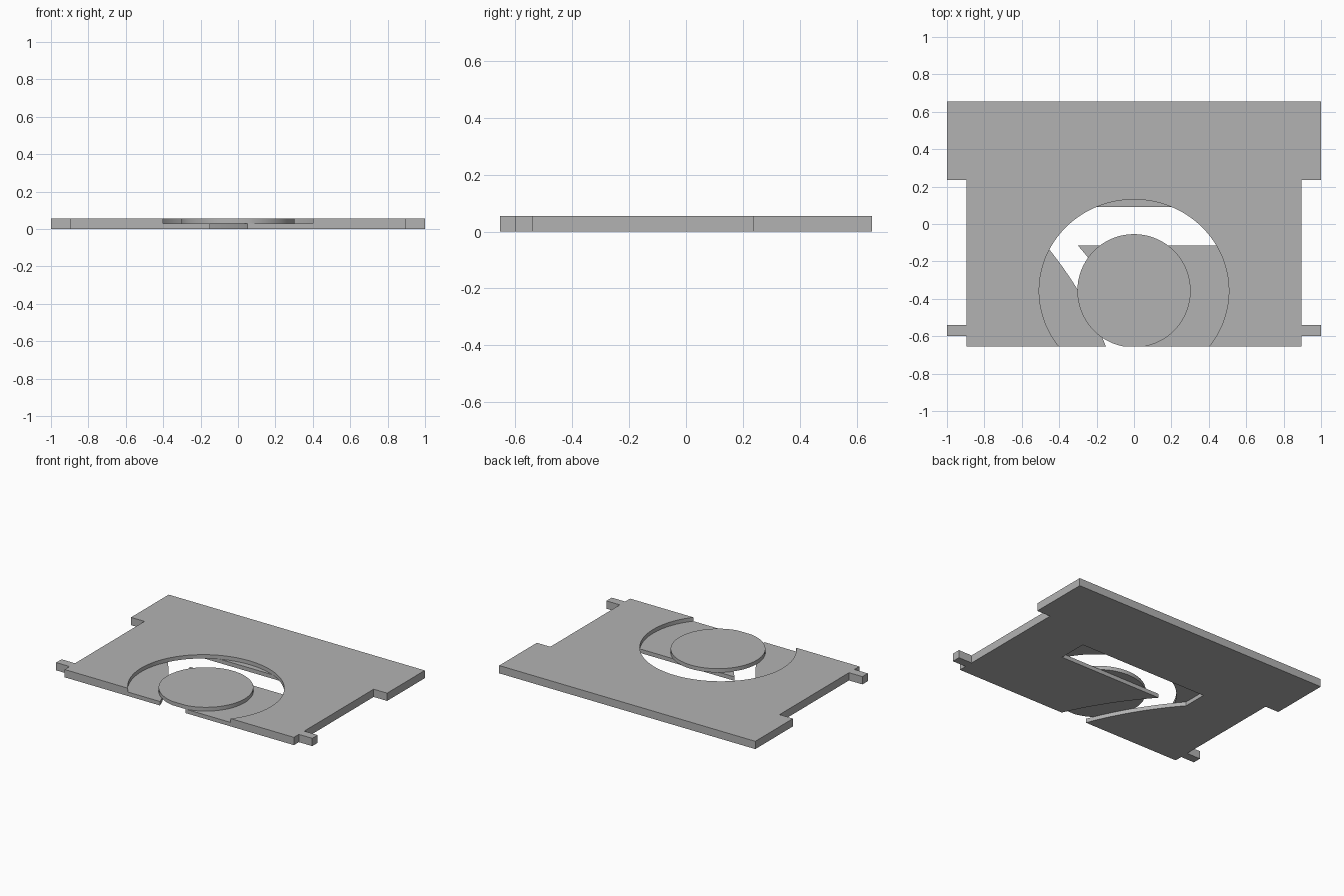
import bpy
import bmesh
from math import sin, cos, pi, asin
from mathutils import Vector

cube = bpy.data.objects.get("Cube")
if cube:
    bpy.data.objects.remove(cube)

FRONT, BACK = -0.655, 0.655
FLOOR, TOP = 0.028, 0.055
CENTRE_Y = -0.357

grey = bpy.data.materials.new("plain_grey")
grey.use_nodes = True
colour = (0.45, 0.45, 0.45, 1)
grey.diffuse_color = colour
grey.node_tree.nodes["Principled BSDF"].inputs["Base Color"].default_value = colour


def slab(name, points, low, high):
    """Extrude a flat outline between two heights."""
    bm = bmesh.new()
    face = bm.faces.new([bm.verts.new((x, y, low)) for x, y in points])
    grown = bmesh.ops.extrude_face_region(bm, geom=[face])
    verts = [v for v in grown["geom"] if isinstance(v, bmesh.types.BMVert)]
    bmesh.ops.translate(bm, verts=verts, vec=(0, 0, high - low))
    bmesh.ops.recalc_face_normals(bm, faces=bm.faces)
    mesh = bpy.data.meshes.new(name)
    bm.to_mesh(mesh)
    bm.free()
    mesh.materials.append(grey)
    obj = bpy.data.objects.new(name, mesh)
    bpy.context.collection.objects.link(obj)
    return obj


def bend(a, b, c, steps=14):
    """Gentle curve from a to c, pulled towards b."""
    a, b, c = Vector(a), Vector(b), Vector(c)
    ts = [i / steps for i in range(steps + 1)]
    return [tuple(a * (1 - t) ** 2 + b * 2 * t * (1 - t) + c * t * t) for t in ts]


# Plate outline with back shoulders and front tabs, open at the front middle
half = [(0.895, FRONT), (0.895, -0.6), (1, -0.6), (1, -0.54),
        (0.895, -0.54), (0.895, 0.235), (1, 0.235), (1, BACK)]
outline = half + [(-x, y) for x, y in reversed(half)]

# Lower layer: a bar-shaped opening with a curved stem running to the front
stem_outer = bend((-0.5, -0.08), (-0.275, -0.34), (-0.15, FRONT))
stem_inner = bend((-0.3, -0.115), (-0.075, -0.375), (0.05, FRONT))
opening = stem_outer[::-1] + [(-0.5, 0.09), (0.5, 0.09), (0.5, -0.115)] + stem_inner
plate = slab("plate", outline + opening, 0, FLOOR)

# Upper layer: a round recess running out through the front edge
rx, ry = 0.507, 0.488
start = -asin((CENTRE_Y - FRONT) / ry)
sweep = pi - 2 * start
arc = [start + sweep * i / 72 for i in range(73)]
recess = [(rx * cos(a), CENTRE_Y + ry * sin(a)) for a in reversed(arc)]
upper = slab("upper_layer", outline + recess, FLOOR, TOP)

# Fuse the layers into one solid plate
fuse = plate.modifiers.new("fuse", "BOOLEAN")
fuse.operation = "UNION"
fuse.solver = "EXACT"
fuse.object = upper
bpy.context.view_layer.update()
graph = bpy.context.evaluated_depsgraph_get()
fused = bpy.data.meshes.new_from_object(plate.evaluated_get(graph))
plate.modifiers.clear()
plate.data = fused
bpy.data.objects.remove(upper)
bm = bmesh.new()
bm.from_mesh(fused)
bmesh.ops.dissolve_limit(bm, angle_limit=0.005, verts=bm.verts, edges=bm.edges)
bm.to_mesh(fused)
bm.free()

# Round disc in the recess, trimmed flush with the front edge
R = 0.303
start = -asin((CENTRE_Y - FRONT) / R)
sweep = pi - 2 * start
disc = slab("centre_disc",
            [(R * cos(start + sweep * i / 64),
              CENTRE_Y + R * sin(start + sweep * i / 64)) for i in range(65)],
            FLOOR, TOP)

# Smooth the curved walls, keep corners sharp
bpy.ops.object.select_all(action="DESELECT")
for obj in (plate, disc):
    obj.select_set(True)
    bpy.context.view_layer.objects.active = obj
bpy.ops.object.shade_smooth_by_angle(angle=pi / 6)
